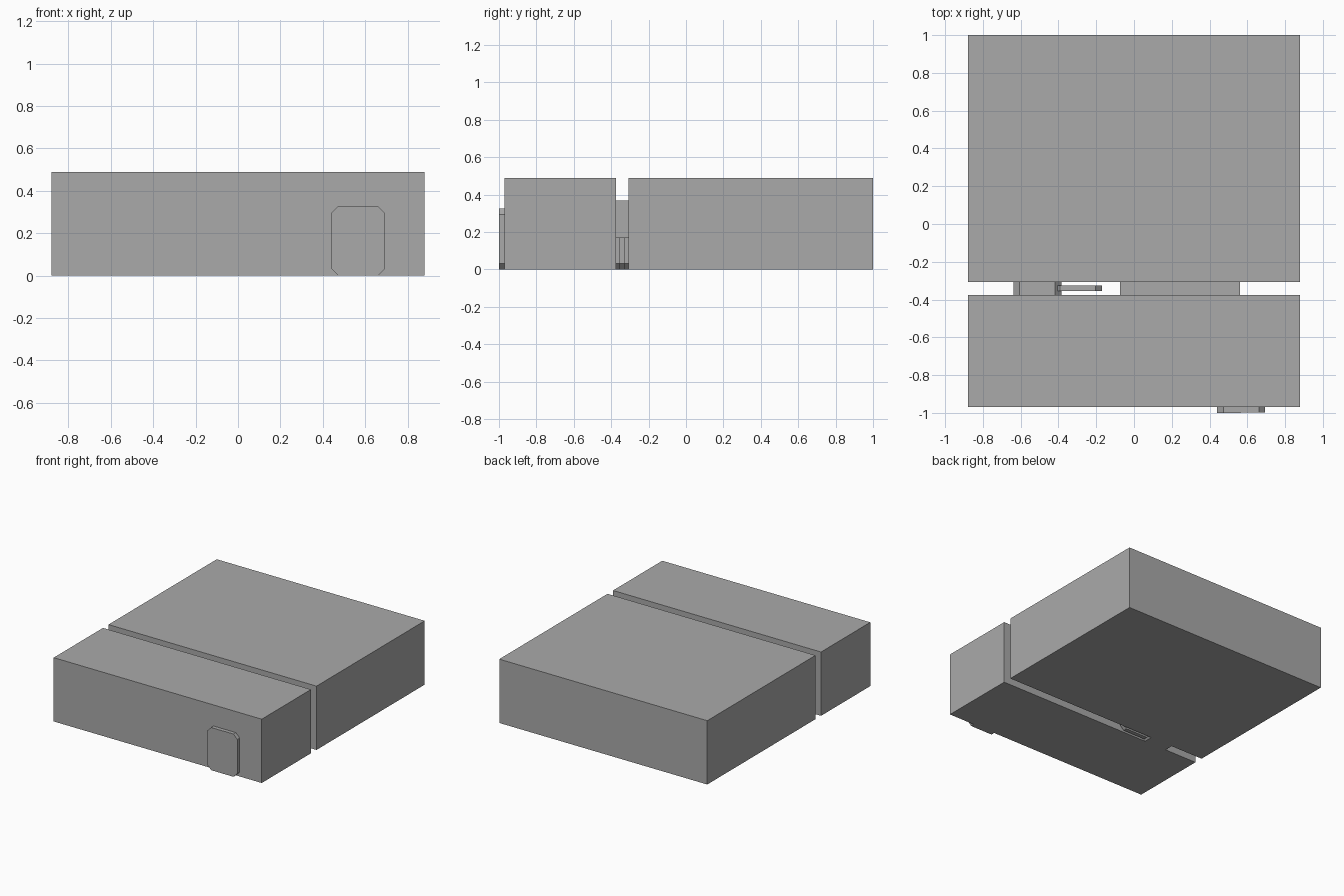
import bpy
import bmesh

cube = bpy.data.objects.get("Cube")
if cube:
    bpy.data.objects.remove(cube, do_unlink=True)

grey = bpy.data.materials.new("plain grey")
grey.use_nodes = True
colour = (0.4, 0.4, 0.4, 1)
grey.diffuse_color = colour
grey.node_tree.nodes["Principled BSDF"].inputs["Base Color"].default_value = colour


def prism(name, outline, y0, y1):
    """Extrude an x-z outline from y0 back to y1."""
    bm = bmesh.new()
    face = bm.faces.new([bm.verts.new((x, y0, z)) for x, z in outline])
    moved = bmesh.ops.extrude_face_region(bm, geom=[face])["geom"]
    verts = [v for v in moved if isinstance(v, bmesh.types.BMVert)]
    bmesh.ops.translate(bm, verts=verts, vec=(0, y1 - y0, 0))
    bmesh.ops.recalc_face_normals(bm, faces=bm.faces)
    mesh = bpy.data.meshes.new(name)
    bm.to_mesh(mesh)
    bm.free()
    mesh.materials.append(grey)
    obj = bpy.data.objects.new(name, mesh)
    bpy.context.collection.objects.link(obj)
    return obj


def rect(x0, x1, z0, z1):
    return [(x0, z0), (x1, z0), (x1, z1), (x0, z1)]


def chamfered(x0, w=0.254, h=0.327, c=0.033):
    x1 = x0 + w
    return [(x0 + c, 0), (x1 - c, 0), (x1, c), (x1, h - c),
            (x1 - c, h), (x0 + c, h), (x0, h - c), (x0, c)]


HALF, TOP = 0.88, 0.488
GAP_FRONT, GAP_BACK = -0.375, -0.308

# Two large slabs with a narrow gap between them
prism("front_slab", rect(-HALF, HALF, 0, TOP), -0.97, GAP_FRONT)
prism("back_slab", rect(-HALF, HALF, 0, TOP), GAP_BACK, 1)

# Pieces standing in the gap
prism("gap_bridge", rect(-0.075, 0.562, 0.168, 0.368), GAP_FRONT, GAP_BACK)
prism("gap_thick_plate", chamfered(-0.638), GAP_FRONT, GAP_BACK)
prism("gap_thin_plate", chamfered(-0.424), -0.356, -0.325)

# Chamfered plate on the front, with a thin overlay on one quarter
prism("front_plate", chamfered(0.44), -0.999, -0.97)
quarter = [(0.44, 0.167), (0.567, 0.167), (0.567, 0.327), (0.473, 0.327), (0.44, 0.294)]
prism("front_plate_quarter", quarter, -1, -0.999)
